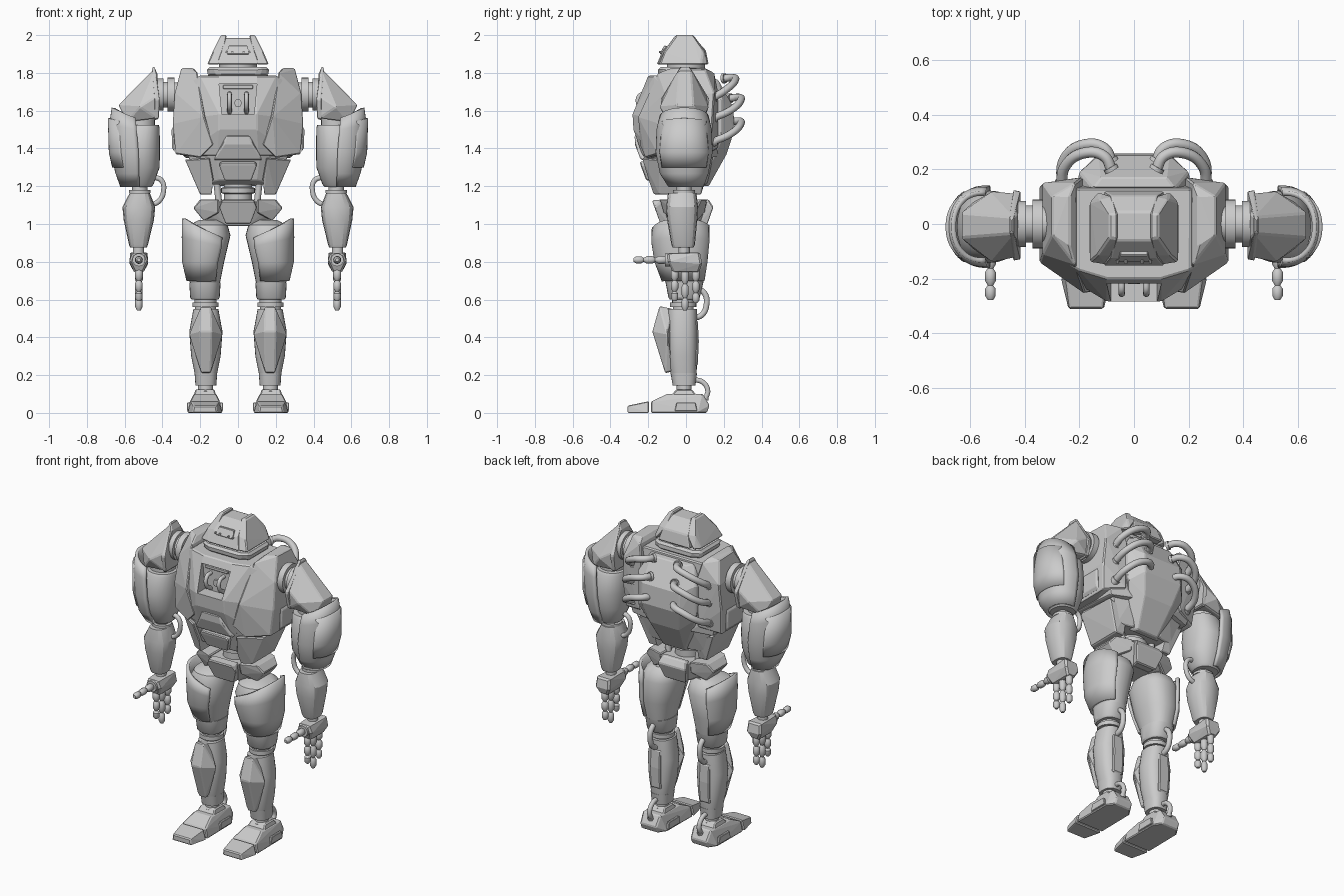
import bpy, bmesh
from math import sin, cos, pi, radians
from mathutils import Matrix, Euler, Vector


def emit(name, bm, mirror, smooth=0, bevel=0, thick=0):
    me = bpy.data.meshes.new(name)
    bm.to_mesh(me)
    bm.free()
    ob = bpy.data.objects.new(name, me)
    bpy.context.collection.objects.link(ob)
    if smooth:
        bpy.ops.object.select_all(action='DESELECT')
        ob.select_set(True)
        bpy.context.view_layer.objects.active = ob
        bpy.ops.object.shade_smooth_by_angle(angle=radians(smooth))
    if thick:
        m = ob.modifiers.new("thickness", 'SOLIDIFY')
        m.thickness, m.offset = thick, 0
    if bevel:
        m = ob.modifiers.new("bevel", 'BEVEL')
        m.width, m.segments, m.limit_method = bevel, 1, 'ANGLE'
    if mirror:
        m = ob.modifiers.new("mirror", 'MIRROR')
        m.use_mirror_merge = False
    return ob


def hull(name, pts, sym=False, bevel=0.006):
    """Faceted plate: convex hull; sym closes it over x=0, otherwise it is mirrored."""
    bm = bmesh.new()
    for x, y, z in pts:
        bm.verts.new((x, y, z))
        if sym and x:
            bm.verts.new((-x, y, z))
    res = bmesh.ops.convex_hull(bm, input=bm.verts)
    bmesh.ops.delete(bm, geom=[v for v in bm.verts if not v.link_faces], context='VERTS')
    bmesh.ops.dissolve_limit(bm, angle_limit=0.03, verts=bm.verts, edges=bm.edges)
    bmesh.ops.recalc_face_normals(bm, faces=bm.faces)
    return emit(name, bm, not sym, bevel=bevel)


def loft(name, secs, n=28, p=2.0, loc=(0, 0, 0), rot=(0, 0, 0), arc=None, mirror=True, smooth=35):
    """Stacked rings (z, cx, cy, rx, ry, tilt); arc in degrees gives an open thick shell."""
    bm = bmesh.new()
    a0, a1 = arc or (0, 360)
    cnt = n + 1 if arc else n
    rings = []
    for s in secs:
        z, cx, cy, rx, ry, tilt = (tuple(s) + (0,))[:6]
        ring = []
        for i in range(cnt):
            a = radians(a0 + (a1 - a0) * i / n)
            c, d = cos(a), sin(a)
            ring.append(bm.verts.new((cx + rx * (1 if c > 0 else -1) * abs(c) ** (2 / p),
                                      cy + ry * (1 if d > 0 else -1) * abs(d) ** (2 / p), z + tilt * c)))
        rings.append(ring)
    for r, q in zip(rings, rings[1:]):
        for i in range(n):
            j = (i + 1) % cnt
            bm.faces.new((r[i], r[j], q[j], q[i]))
    if not arc:
        bm.faces.new(rings[0])
        bm.faces.new(rings[-1])
    bmesh.ops.recalc_face_normals(bm, faces=bm.faces)
    bm.transform(Matrix.Translation(loc) @ Euler(rot).to_matrix().to_4x4())
    return emit(name, bm, mirror, smooth, thick=0.018 if arc else 0)


def lathe(name, prof, loc, rot=(0, 0, 0), n=24, mirror=True):
    return loft(name, [(z, 0, 0, r, r) for z, r in prof], n, loc=loc, rot=rot, mirror=mirror)


def tube(name, pts, r):
    cu = bpy.data.curves.new(name, 'CURVE')
    cu.dimensions, cu.bevel_depth, cu.bevel_resolution, cu.use_fill_caps = '3D', r, 3, True
    sp = cu.splines.new('BEZIER')
    sp.bezier_points.add(len(pts) - 1)
    for b, co in zip(sp.bezier_points, pts):
        b.co, b.handle_left_type, b.handle_right_type = co, 'AUTO', 'AUTO'
    ob = bpy.data.objects.new(name, cu)
    bpy.context.collection.objects.link(ob)
    ob.modifiers.new("mirror", 'MIRROR').use_mirror_merge = False


def hose(name, pts, r):
    tube(name, pts, r)
    for k, (a, b) in enumerate(((pts[0], pts[1]), (pts[-1], pts[-2]))):
        tube(f"{name}_cuff_{k}", [a, Vector(a).lerp(Vector(b), 0.25)], r * 1.35)


# Head: centre block, side cheeks, collar and neck
hull("head_centre", [(.07, -.06, 1.985), (.07, .045, 1.985), (.085, -.125, 1.915), (.085, .105, 1.92),
                     (.11, -.155, 1.845), (.11, .12, 1.845)], sym=True)
hull("head_cheek", [(.06, -.055, 2), (.06, .04, 2), (.09, -.05, 2), (.09, .035, 2), (.075, -.115, 1.92),
                    (.075, .1, 1.92), (.135, -.115, 1.91), (.125, .09, 1.92), (.163, -.14, 1.845),
                    (.163, .08, 1.845), (.1, -.15, 1.845), (.13, .118, 1.845)])
hull("face_plate", [(.05, -.115, 1.945), (.06, -.14, 1.9), (.05, -.09, 1.94), (.05, -.1, 1.89)], sym=True, bevel=.003)
hull("collar", [(.165, -.12, 1.83), (.165, .08, 1.83), (.12, -.15, 1.83), (.12, .11, 1.83), (.16, -.11, 1.78),
                (.16, .08, 1.78), (.1, -.145, 1.78), (.1, .11, 1.78)], sym=True, bevel=.014)
lathe("neck", [(1.7, .1), (1.86, .1)], (0, 0, 0), mirror=False)
for x in (.03, .06):
    lathe("eye", [(0, .006), (.012, .006)], (x, -.132, 1.91), (pi / 2, 0, 0), 10)

# Chest core with a recessed front panel
chest = hull("chest", [(.2, -.17, 1.785), (.2, .13, 1.785), (.1, -.2, 1.785), (.1, -.283, 1.58), (.1, -.278, 1.5),
                       (.32, -.1, 1.72), (.32, .13, 1.7), (.32, -.15, 1.55), (.32, .14, 1.5), (.29, -.15, 1.36),
                       (.28, .13, 1.35), (.11, -.23, 1.36), (.15, .17, 1.36)], sym=True)
cutter = hull("panel_cutter", [(x, y, z) for x, z in ((.1, 1.74), (.085, 1.58)) for y in (-.33, -.205)], sym=True, bevel=0)
cutter.hide_render = True
cutter.hide_viewport = True
cutter.display_type = 'WIRE'
m = chest.modifiers.new("recess", 'BOOLEAN')
m.object, m.operation, m.solver = cutter, 'DIFFERENCE', 'EXACT'
tube("panel_rod", [(.045, -.2, 1.69), (.045, -.245, 1.68), (.045, -.25, 1.63), (.045, -.2, 1.59)], .012)
lathe("panel_bolt", [(0, .022), (.02, .022)], (0, -.2, 1.64), (pi / 2, 0, 0), 6, False)
hull("panel_lintel", [(.08, y, z) for y in (-.215, -.19) for z in (1.715, 1.735)], sym=True, bevel=.003)

# Chest side pods and lower plates
hull("chest_side", [(.215, -.15, 1.8), (.215, .15, 1.8), (.235, -.08, 1.825), (.235, .1, 1.825), (.3, -.04, 1.825),
                    (.3, .1, 1.82), (.335, -.11, 1.69), (.335, .15, 1.69), (.345, -.14, 1.53), (.345, .14, 1.53),
                    (.33, -.15, 1.37), (.33, .12, 1.37), (.18, -.255, 1.57), (.13, -.245, 1.42), (.2, -.215, 1.35),
                    (.19, .17, 1.7), (.2, .17, 1.4)])
hull("side_vent", [(.34, -.07, 1.52), (.352, -.06, 1.5), (.348, -.06, 1.4), (.335, -.07, 1.38), (.34, .09, 1.52),
                   (.352, .08, 1.5), (.348, .08, 1.4), (.335, .09, 1.38)], bevel=.003)
hull("belly", [(.275, -.15, 1.39), (.265, .12, 1.39), (.12, -.235, 1.39), (.13, .16, 1.39), (.21, -.13, 1.21),
               (.2, .09, 1.21), (.1, -.185, 1.23), (.1, .11, 1.21)], sym=True)
hull("belly_side", [(.28, -.14, 1.34), (.27, .11, 1.34), (.15, -.235, 1.35), (.13, -.2, 1.24), (.2, -.14, 1.155),
                    (.14, -.17, 1.155), (.2, .08, 1.155), (.14, .08, 1.155), (.15, .12, 1.3)])
hull("belly_plate_upper", [(.06, -.272, 1.47), (.075, -.27, 1.42), (.13, -.24, 1.34), (.06, -.2, 1.47),
                           (.13, -.19, 1.34)], sym=True)
hull("belly_plate_lower", [(.09, -.245, 1.33), (.1, -.24, 1.31), (.07, -.21, 1.23), (.1, -.15, 1.33),
                           (.07, -.15, 1.23)], sym=True)

# Back pack and its six hoses
hull("back_pack", [(.15, .13, 1.77), (.12, .17, 1.765), (.2, .19, 1.66), (.13, .25, 1.62), (.13, .257, 1.5),
                   (.2, .19, 1.45), (.21, .13, 1.64), (.1, .215, 1.37), (.16, .14, 1.35), (.07, .12, 1.2),
                   (.1, .08, 1.2)], sym=True)
for k, (z, dy) in enumerate(((1.66, -.03), (1.555, 0), (1.43, 0))):
    hose(f"back_hose_{k}", [(.265, .13, z), (.252, .24 + dy, z + .05), (.18, .29 + dy, z + .1),
                            (.11, .278 + dy, z + .115), (.08, .225 + dy, z + .11)], .02)

# Waist and pelvis
lathe("waist", [(1.0, .075), (1.16, .075), (1.165, .09), (1.19, .09), (1.195, .075), (1.28, .075)], (0, -.02, 0), mirror=False)
tube("waist_strut", [(.1, .03, 1.1), (.115, .02, 1.24)], .018)
hull("pelvis", [(.19, -.1, 1.12), (.19, .08, 1.12), (.21, -.07, 1.08), (.21, .06, 1.08), (.15, -.05, 1.01),
                (.15, .04, 1.01), (.07, -.14, 1.12), (.07, .12, 1.12), (.06, -.08, .99), (.06, .07, .99)], sym=True)
hull("pelvis_front", [(.085, -.18, 1.125), (.1, -.165, 1.09), (.065, -.135, 1.0), (.085, -.12, 1.13),
                      (.065, -.09, 1.0)], sym=True)
hull("pelvis_back", [(.085, .12, 1.13), (.1, .145, 1.09), (.07, .11, .99), (.085, .09, 1.13), (.06, .06, .99)], sym=True)
hull("hip_guard", [(.1, -.14, 1.13), (.2, -.1, 1.13), (.2, .08, 1.13), (.1, .11, 1.13), (.237, -.08, 1.085),
                   (.237, .06, 1.085), (.18, -.07, 1.015), (.18, .06, 1.015), (.1, -.12, 1.06), (.1, .1, 1.06)])

# Shoulders
lathe("shoulder_axle", [(.28, .065), (.335, .065), (.335, .09), (.372, .09), (.372, .068), (.395, .068),
                        (.395, .085), (.44, .085)], (0, 0, 1.685), (0, pi / 2, 0), 28)
hull("shoulder", [(.425, -.05, 1.79), (.425, .04, 1.79), (.44, -.035, 1.825), (.44, .025, 1.825), (.425, -.12, 1.68),
                  (.425, .11, 1.68), (.43, -.11, 1.56), (.43, .1, 1.56), (.52, -.14, 1.62), (.52, .12, 1.62),
                  (.632, -.05, 1.63), (.632, .04, 1.63), (.59, -.09, 1.54), (.59, .08, 1.54)])
hull("shoulder_rim", [(.44, -.03, 1.832), (.455, -.03, 1.83), (.44, .02, 1.832), (.455, .02, 1.83), (.415, -.13, 1.66),
                      (.44, -.135, 1.66), (.415, .12, 1.66), (.44, .125, 1.66), (.42, -.11, 1.555), (.445, -.11, 1.55),
                      (.42, .1, 1.555), (.445, .1, 1.55)])

# Arms
lathe("upper_arm_joint", [(1.5, .075), (1.58, .075)], (.515, -.01, 0))
loft("upper_arm", [(1.525, .505, -.01, .085, .1), (1.51, .51, -.01, .095, .11), (1.4, .53, -.01, .117, .132),
                   (1.3, .53, -.01, .115, .12), (1.21, .53, 0, .083, .082), (1.195, .53, 0, .07, .07)], p=2.3)
loft("upper_arm_plate", [(1.565, .555, -.01, .105, .122, .05), (1.5, .55, -.01, .122, .137, .03),
                         (1.38, .54, -.01, .125, .142), (1.27, .535, -.01, .105, .12),
                         (1.2, .53, 0, .085, .085)], arc=(-95, 95), p=2.2)
loft("upper_arm_ridge", [(1.53, .56, -.01, .12, .125, .03), (1.38, .55, -.01, .125, .14),
                         (1.3, .545, -.01, .112, .127)], arc=(-60, 60), p=2.2)
lathe("elbow", [(1.12, .05), (1.165, .05), (1.165, .058), (1.18, .058), (1.18, .04), (1.22, .04)], (.52, -.01, 0))
hose("elbow_hose", [(.45, -.01, 1.25), (.405, -.01, 1.23), (.395, -.01, 1.17), (.42, -.01, 1.12), (.46, -.01, 1.1)], .014)
loft("forearm", [(1.165, .52, -.02, .053, .075), (1.09, .525, -.02, .087, .085), (1.02, .525, -.02, .08, .08),
                 (.89, .527, -.015, .05, .062), (.875, .527, -.015, .044, .055)], n=16, p=2.7, smooth=25)
lathe("wrist", [(.82, .03), (.89, .03)], (.527, -.01, 0))

# Hands
hull("palm", [(.49, -.1, .845), (.56, -.1, .845), (.48, .075, .85), (.57, .075, .85), (.475, -.095, .8), (.575, -.095, .8),
              (.475, .085, .79), (.575, .085, .79), (.5, -.07, .745), (.55, -.07, .745), (.5, .07, .745), (.55, .07, .745)], bevel=.01)
lathe("thumb_socket", [(0, .034), (.03, .034)], (.525, -.08, .81), (pi / 2, 0, 0))


def finger(name, loc, length, rot=(0, 0, 0)):
    prof, z = [], 0
    for k, f in enumerate((.36, .34, .3)):
        r, s = .021 - .001 * k, length * f
        prof += [(z, r * .6), (z - s * .2, r), (z - s * .7, r), (z - s * .97, r * .5)]
        z -= s
    lathe(name, prof, loc, rot, 14)


for k, (y, length) in enumerate(((-.06, .17), (-.005, .22), (.052, .18))):
    finger(f"finger_{k}", (.525, y, .76), length)
finger("thumb", (.525, -.1, .81), .18, (-pi / 2, 0, 0))

# Thighs and knees
loft("thigh", [(1.02, .15, -.01, .06, .08), (.995, .155, -.02, .1, .12), (.94, .16, -.022, .12, .146),
               (.8, .177, -.02, .104, .132), (.69, .175, -.008, .08, .1), (.685, .175, -.008, .07, .09)], p=2.3)
loft("thigh_plate", [(.965, .163, -.022, .124, .152, .065), (.9, .165, -.022, .124, .152, .03),
                     (.8, .177, -.02, .11, .138), (.7, .176, -.01, .088, .11)], arc=(-125, 65), p=2.2)
loft("thigh_cuff", [(.69, .175, -.008, .083, .1), (.61, .175, -.01, .078, .083), (.6, .175, -.01, .07, .075)], p=2.4)
lathe("knee", [(.5, .055), (.56, .055), (.56, .07), (.585, .07), (.585, .058), (.62, .058)], (.172, -.015, 0))
hose("knee_hose", [(.172, .06, .66), (.172, .1, .63), (.172, .108, .57), (.172, .085, .52), (.172, .04, .5)], .016)

# Shins and knee guards
loft("shin", [(.55, .17, -.02, .066, .078), (.43, .17, -.02, .088, .08), (.3, .17, -.018, .078, .077),
              (.2, .17, -.012, .058, .068), (.15, .17, -.01, .05, .055)], p=2.4)
loft("shin_cuff", [(.21, .17, -.012, .06, .07), (.145, .17, -.01, .055, .06)], p=2.6)
hull("calf_plate", [(x, y, z) for x in (.135, .205) for y, z in ((.03, .5), (.062, .49), (.068, .38), (.062, .25), (.03, .24))])
hull("knee_guard", [(.145, -.14, .565), (.195, -.14, .565), (.14, -.178, .43), (.2, -.178, .43), (.08, -.1, .415),
                    (.26, -.1, .415), (.145, -.11, .21), (.195, -.11, .21), (.15, -.07, .55), (.19, -.07, .55),
                    (.15, -.07, .22), (.19, -.07, .22)])

# Feet
lathe("ankle", [(.09, .05), (.115, .05), (.115, .04), (.16, .04)], (.172, -.01, 0))
hull("foot", [(.082, -.185, 0), (.268, -.185, 0), (.095, -.185, .06), (.255, -.185, .06), (.115, -.1, .1), (.235, -.1, .1),
              (.115, .09, .1), (.235, .09, .1), (.085, .06, 0), (.265, .06, 0), (.12, .11, 0), (.23, .11, 0),
              (.12, .125, .04), (.23, .125, .04)])
hull("toe", [(.11, -.31, 0), (.24, -.31, 0), (.115, -.31, .038), (.235, -.31, .038), (.082, -.195, 0), (.268, -.195, 0),
             (.1, -.195, .062), (.25, -.195, .062)])
hull("instep", [(.115, -.08, .09), (.235, -.08, .09), (.125, -.05, .125), (.225, -.05, .125), (.125, .03, .125),
                (.225, .03, .125), (.115, .06, .09), (.235, .06, .09)])
for k, x in enumerate((.088, .262)):
    hull(f"foot_side_plate_{k}", [(x + d, y, z) for d in (-.008, .008) for y, z in ((-.06, .01), (-.05, .055), (.05, .055), (.06, .01))], bevel=.003)
hose("ankle_hose", [(.172, .03, .175), (.172, .085, .165), (.172, .115, .12), (.172, .1, .07)], .014)
